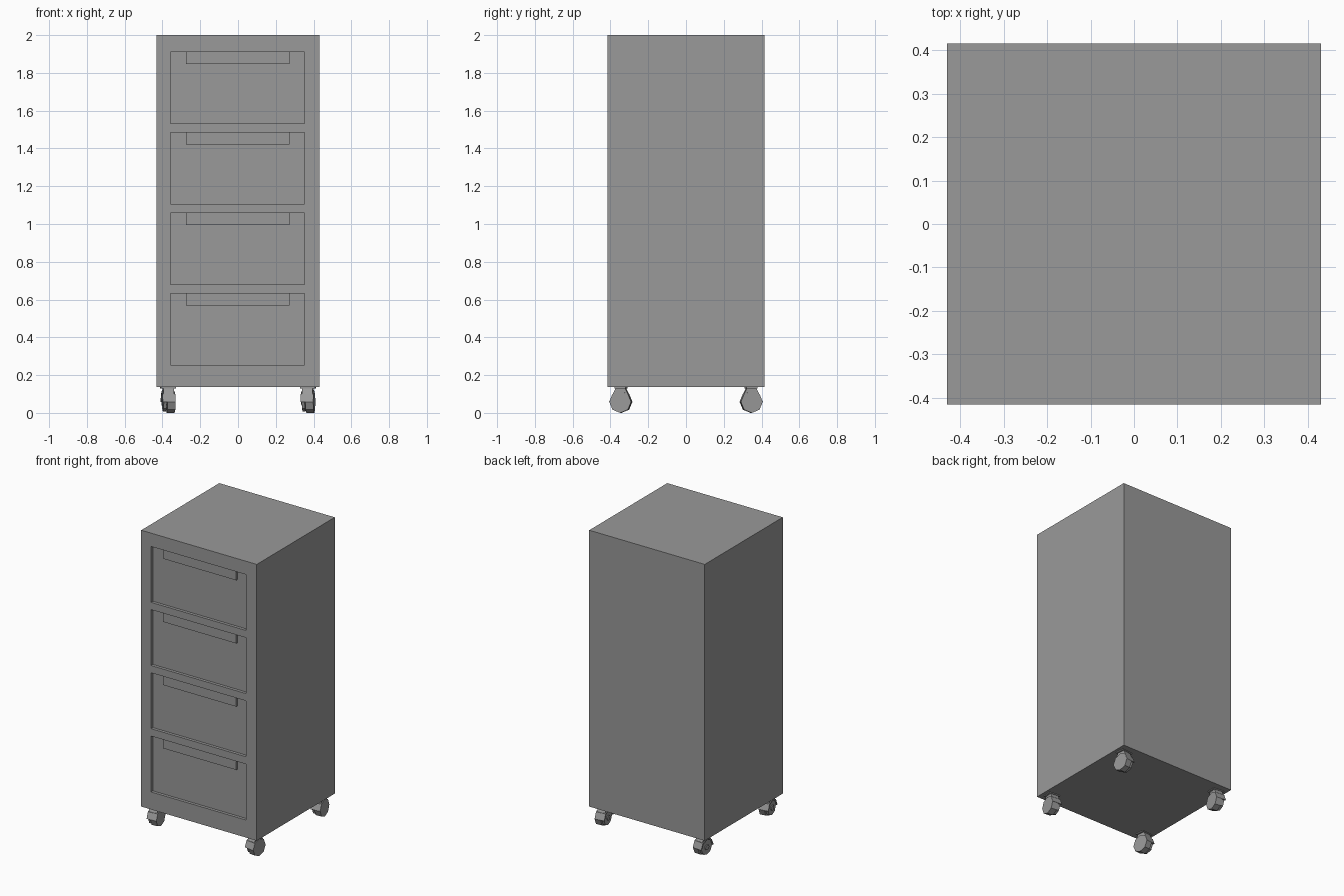
import bpy, bmesh, math
from mathutils import Matrix, Vector

if "Cube" in bpy.data.objects:
    bpy.data.objects.remove(bpy.data.objects["Cube"])

FRONT = -0.416
RECESS = 0.02
grey = bpy.data.materials.new("dark_grey")
grey.diffuse_color = (0.32, 0.32, 0.32, 1)
grey.use_nodes = True
grey.node_tree.nodes["Principled BSDF"].inputs["Base Color"].default_value = grey.diffuse_color


def make_object(name, bm):
    bmesh.ops.recalc_face_normals(bm, faces=bm.faces)
    mesh = bpy.data.meshes.new(name)
    bm.to_mesh(mesh)
    bm.free()
    mesh.materials.append(grey)
    ob = bpy.data.objects.new(name, mesh)
    bpy.context.collection.objects.link(ob)
    return ob


def box(name, lo, hi):
    lo, hi = Vector(lo), Vector(hi)
    bm = bmesh.new()
    bmesh.ops.create_cube(bm, size=1)
    bmesh.ops.scale(bm, vec=hi - lo, verts=bm.verts)
    bmesh.ops.translate(bm, vec=(lo + hi) / 2, verts=bm.verts)
    return make_object(name, bm)


def extrude_x(name, profile, x0, x1, matrix):
    """Extrude a y-z outline from x0 to x1, then place it."""
    bm = bmesh.new()
    face = bm.faces.new([bm.verts.new((x0, y, z)) for y, z in profile])
    new = bmesh.ops.extrude_face_region(bm, geom=[face])["geom"]
    bmesh.ops.translate(bm, vec=(x1 - x0, 0, 0),
                        verts=[v for v in new if isinstance(v, bmesh.types.BMVert)])
    bm.transform(matrix)
    return make_object(name, bm)


def ring(radius, start, end, count):
    return [(radius * math.cos(math.radians(start + (end - start) * i / count)),
             radius * math.sin(math.radians(start + (end - start) * i / count)))
            for i in range(count + 1)]


# Cabinet body with four recessed drawer fronts and raised pulls
body = box("cabinet_body", (-0.431, FRONT, 0.136), (0.431, 0.416, 2.0))
for i, z in enumerate((0.254, 0.681, 1.107, 1.533)):
    top = z + 0.377
    cutter = box(f"drawer_recess_{i + 1}", (-0.358, FRONT - 0.1, z), (0.352, FRONT + RECESS, top))
    cutter.hide_render = True
    cutter.hide_set(True)
    cut = body.modifiers.new(cutter.name, 'BOOLEAN')
    cut.operation, cut.object, cut.solver = 'DIFFERENCE', cutter, 'EXACT'
    box(f"drawer_pull_{i + 1}", (-0.275, FRONT + 0.008, top - 0.063),
        (0.272, FRONT + RECESS + 0.002, top + 0.001))

# Bake the recesses into the body and discard the cutters
baked = bpy.data.meshes.new_from_object(
    body.evaluated_get(bpy.context.evaluated_depsgraph_get()))
body.modifiers.clear()
body.data = baked
for ob in [o for o in bpy.data.objects if o.name.startswith("drawer_recess")]:
    bpy.data.objects.remove(ob)


# Swivel casters: wheel, hub, curved hood, fork and mounting plate
def caster(name, x, y, turn):
    place = Matrix.Translation((x, y, 0.058)) @ Matrix.Rotation(math.radians(turn), 4, 'Z')
    extrude_x(name + "_wheel", ring(0.058, -90, 270, 8)[:-1], -0.008, 0.034, place)
    extrude_x(name + "_inner_wheel", ring(0.05, -90, 270, 8)[:-1], -0.028, -0.012, place)
    extrude_x(name + "_axle", ring(0.018, 0, 360, 8)[:-1], -0.034, 0.02, place)
    hood = ring(0.0585, 0, 180, 4) + ring(0.05, 180, 0, 4)
    extrude_x(name + "_hood", hood, -0.034, 0.033, place)
    fork = [(-0.03, 0.03), (0.03, 0.03), (0.04, 0.043), (0.024, 0.075), (-0.024, 0.075), (-0.04, 0.043)]
    extrude_x(name + "_fork", fork, -0.028, 0.028, place)
    plate = [(-0.03, 0.072), (0.03, 0.072), (0.03, 0.08), (-0.03, 0.08)]
    extrude_x(name + "_plate", plate, -0.04, 0.04, place)


for side, x in (("left", -0.37), ("right", 0.37)):
    for end, y in (("front", -0.345), ("rear", 0.345)):
        caster(f"{end}_{side}_caster", x, y, 6 if x * y > 0 else -6)
